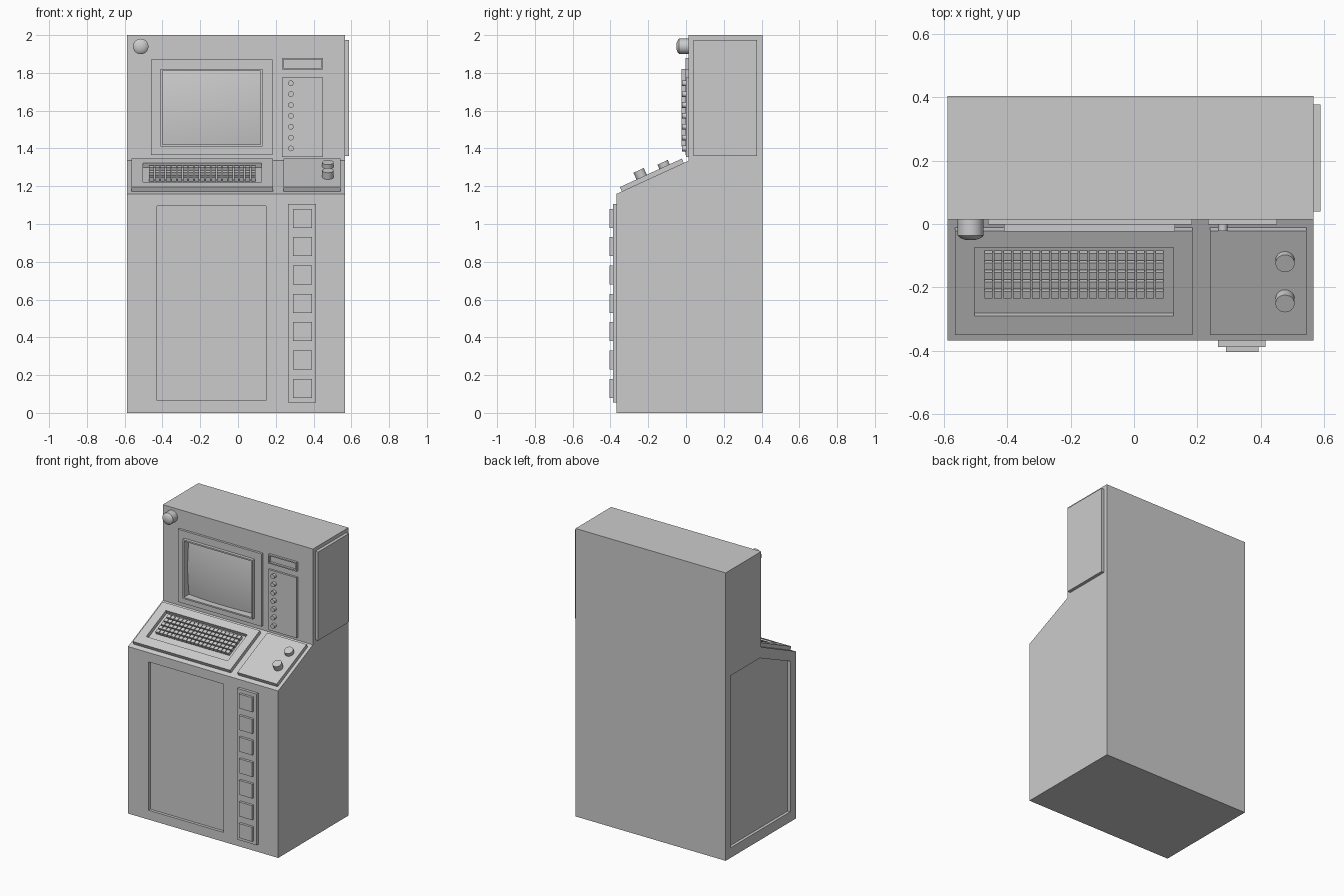
import bpy, bmesh, math
from mathutils import Matrix, Vector

if "Cube" in bpy.data.objects:
    bpy.data.objects.remove(bpy.data.objects["Cube"])

X0, X1 = -0.588, 0.566            # body sides
YF, YU, YB = -0.367, 0.014, 0.404  # lower front, upper front, back
ZD, ZU = 1.16, 1.335              # desk slope start and end


def frame(origin, u, v):
    """Local frame: u, v lie in a surface, h points out of it."""
    u, v = Vector(u).normalized(), Vector(v).normalized()
    m = Matrix((u, v, u.cross(v))).transposed().to_4x4()
    m.translation = origin
    return m


LOWER = frame((0, YF, 0), (1, 0, 0), (0, 0, 1))
UPPER = frame((0, YU, 0), (1, 0, 0), (0, 0, 1))
DESK = frame((0, YF, ZD), (1, 0, 0), (0, YU - YF, ZU - ZD))
RIGHT = frame((X1, 0, 0), (0, 1, 0), (0, 0, 1))
LEFT = frame((X0, 0, 0), (0, -1, 0), (0, 0, 1))


def finish(name, bm, m):
    bmesh.ops.recalc_face_normals(bm, faces=bm.faces)
    bm.transform(m)
    me = bpy.data.meshes.new(name)
    bm.to_mesh(me)
    bm.free()
    ob = bpy.data.objects.new(name, me)
    bpy.context.collection.objects.link(ob)
    return ob


def add_prism(bm, pts, h0, h1):
    a = [bm.verts.new((u, v, h0)) for u, v in pts]
    b = [bm.verts.new((u, v, h1)) for u, v in pts]
    n = len(pts)
    bm.faces.new(a[::-1])
    bm.faces.new(b)
    for i in range(n):
        bm.faces.new((a[i], a[(i + 1) % n], b[(i + 1) % n], b[i]))


def rect(u0, u1, v0, v1):
    return [(u0, v0), (u1, v0), (u1, v1), (u0, v1)]


def prism(name, m, pts, h0, h1):
    bm = bmesh.new()
    add_prism(bm, pts, h0, h1)
    return finish(name, bm, m)


def ring(name, m, outer, inner, h0, h1):
    """Rectangular plate with a rectangular opening."""
    bm = bmesh.new()
    loops = [[bm.verts.new((u, v, h)) for u, v in pts]
             for pts, h in ((outer, h0), (outer, h1), (inner, h1), (inner, h0))]
    for k in range(4):
        a, b = loops[k], loops[(k + 1) % 4]
        for i in range(4):
            j = (i + 1) % 4
            bm.faces.new((a[i], a[j], b[j], b[i]))
    return finish(name, bm, m)


def smooth(ob):
    bpy.ops.object.select_all(action='DESELECT')
    ob.select_set(True)
    bpy.context.view_layer.objects.active = ob
    bpy.ops.object.shade_smooth_by_angle(angle=math.radians(35))


def lathe(name, m, u, v, profile, n=24):
    """Round part turned about h; profile lists (radius, h)."""
    bm = bmesh.new()
    rings = [[bm.verts.new((u + r * math.cos(2 * math.pi * i / n),
                            v + r * math.sin(2 * math.pi * i / n), h))
              for i in range(n)] for r, h in profile]
    for a, b in zip(rings, rings[1:]):
        for i in range(n):
            j = (i + 1) % n
            bm.faces.new((a[i], a[j], b[j], b[i]))
    bm.faces.new(rings[0][::-1])
    bm.faces.new(rings[-1])
    ob = finish(name, bm, m)
    smooth(ob)
    return ob


# cabinet body with recessed door, left side panel and screen well
body = prism("cabinet_body", frame((0, 0, 0), (0, 1, 0), (0, 0, 1)),
             [(YF, 0), (YB, 0), (YB, 2), (YU, 2), (YU, ZU), (YF, ZD)], X0, X1)
SCREEN = rect(-0.40, 0.12, 1.42, 1.81)
cutters = [
    prism("door_cutter", LOWER, rect(-0.43, 0.147, 0.065, 1.095), -0.02, 0.05),
    prism("side_cutter", LEFT, [(-0.35, 0.07), (0.305, 0.07), (0.305, 1.115),
                                (-0.03, 1.265), (-0.35, 1.265)], -0.02, 0.05),
    prism("screen_cutter", UPPER, SCREEN, -0.03, 0.05),
]
bpy.context.view_layer.objects.active = body
for c in cutters:
    c.hide_render = True
    mod = body.modifiers.new(c.name, 'BOOLEAN')
    mod.operation, mod.solver, mod.object = 'DIFFERENCE', 'EXACT', c
    bpy.ops.object.modifier_apply(modifier=mod.name)
    bpy.data.objects.remove(c)

# screen surround, rim and bulged glass
ring("screen_surround", UPPER, rect(-0.46, 0.183, 1.365, 1.87), SCREEN, 0, 0.016)
ring("screen_rim", UPPER, rect(-0.41, 0.13, 1.41, 1.82), SCREEN, 0, 0.038)
bm = bmesh.new()
bmesh.ops.create_grid(bm, x_segments=16, y_segments=12, size=1)
for vt in bm.verts:
    a, b = vt.co.x, vt.co.y
    vt.co = (-0.14 + 0.26 * a, 1.615 + 0.195 * b, -0.02 + 0.015 * (2 - a * a - b * b))
smooth(finish("screen_glass", bm, UPPER))

# small display and indicator strip to the right of the screen
ring("display_frame", UPPER, rect(0.233, 0.45, 1.818, 1.88),
     rect(0.241, 0.442, 1.826, 1.872), 0, 0.016)
prism("indicator_panel", UPPER, rect(0.233, 0.45, 1.355, 1.775), 0, 0.014)
for i in range(7):
    lathe(f"indicator_{i + 1}", UPPER, 0.28, 1.40 + 0.0575 * i,
          [(0.015, 0.01), (0.015, 0.036)], 16)

# warning lamp
lathe("warning_lamp", UPPER, -0.515, 1.94,
      [(0.041, 0), (0.041, 0.05), (0.034, 0.057), (0.02, 0.063), (0.006, 0.065)])

# right upper side box
prism("side_box", RIGHT, rect(0.04, 0.377, 1.36, 1.975), 0, 0.022)

# keyboard panel and keys on the sloping desk
ring("keyboard_panel", DESK, rect(-0.564, 0.184, 0.03, 0.391),
     rect(-0.502, 0.124, 0.096, 0.333), 0, 0.025)
bm = bmesh.new()
for r in range(5):
    for c in range(19):
        u, v = -0.458 + c * 0.0299, 0.168 + r * 0.033
        w = 0.0125
        add_prism(bm, rect(u - w, u + w, v - w, v + w), 0, 0.022)
finish("keys", bm, DESK)

# knob panel
prism("knob_panel", DESK, rect(0.24, 0.543, 0.03, 0.391), 0, 0.025)
for nm, v, h in (("front_knob", 0.157, 0.064), ("rear_knob", 0.29, 0.05)):
    lathe(nm, DESK, 0.476, v, [(0.03, 0.02), (0.03, h)])

# button column on the lower front
prism("button_strip", LOWER, rect(0.265, 0.414, 0.055, 1.105), 0, 0.02)
for i in range(7):
    z = 0.13 + 0.15 * i
    prism(f"square_button_{i + 1}", LOWER, rect(0.29, 0.392, z - 0.05, z + 0.05), 0.015, 0.037)
